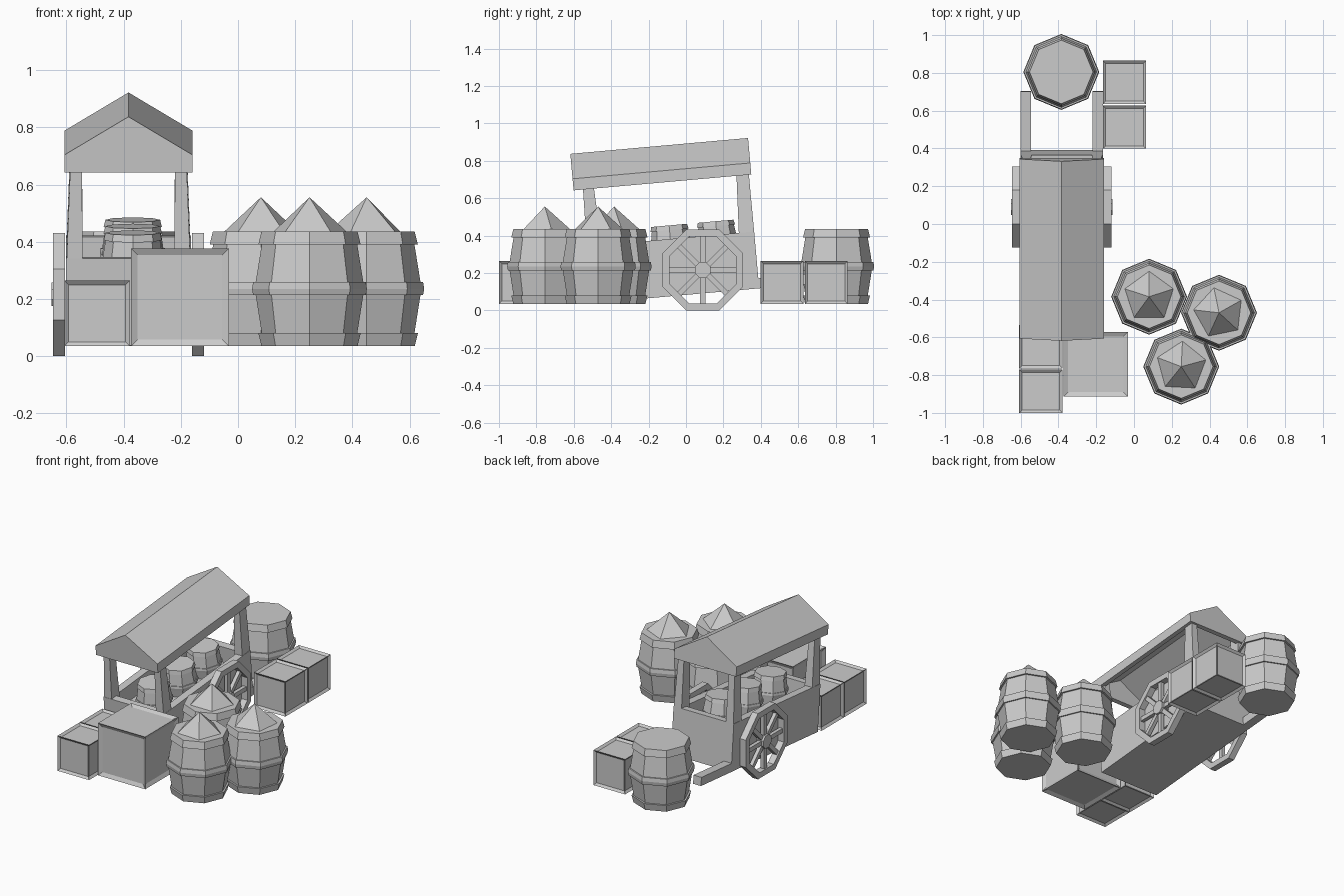
import bpy, bmesh
from math import sin, cos, pi, radians
from mathutils import Matrix, Vector

if "Cube" in bpy.data.objects:
    bpy.data.objects.remove(bpy.data.objects["Cube"])

CX = -0.383                                   # centre line of the cart
TILT = Matrix.Translation((CX, -0.505, 0.038)) @ Matrix.Rotation(radians(5.1), 4, 'X')


def finish(name, bm, mat=Matrix()):
    bmesh.ops.recalc_face_normals(bm, faces=bm.faces)
    me = bpy.data.meshes.new(name)
    bm.to_mesh(me)
    bm.free()
    ob = bpy.data.objects.new(name, me)
    bpy.context.collection.objects.link(ob)
    ob.matrix_world = mat
    return ob


def loft(bm, rings, closed=False):
    """Skin a list of equal-length point rings; cap the ends unless closed."""
    vs = [[bm.verts.new(p) for p in r] for r in rings]
    n = len(vs[0])
    pairs = list(zip(vs, vs[1:])) + ([(vs[-1], vs[0])] if closed else [])
    for a, b in pairs:
        for i in range(n):
            j = (i + 1) % n
            bm.faces.new((a[i], a[j], b[j], b[i]))
    if not closed:
        bm.faces.new(vs[0][::-1])
        bm.faces.new(vs[-1])
    return vs


def rect(x0, x1, y0, y1, z):
    return [(x0, y0, z), (x1, y0, z), (x1, y1, z), (x0, y1, z)]


def box(bm, x0, x1, y0, y1, z0, z1):
    return loft(bm, [rect(x0, x1, y0, y1, z0), rect(x0, x1, y0, y1, z1)])


def circle(r, z, n=8, rot=0.0):
    return [(r * cos(rot + 2 * pi * i / n), r * sin(rot + 2 * pi * i / n), z) for i in range(n)]


# Barrels: eight-sided lathe profile with three raised hoops
BARREL = [(.168, 0), (.179, .045), (.167, .045), (.188, .178), (.197, .178), (.201, .2),
          (.197, .225), (.188, .225), (.167, .355), (.179, .355), (.168, .4)]


def barrel(name, mat):
    bm = bmesh.new()
    loft(bm, [circle(r, z) for r, z in BARREL])
    return finish(name, bm, mat)


def heap(name, mat, rot):
    bm = bmesh.new()
    bmesh.ops.create_cone(bm, cap_ends=True, segments=5, radius1=.14, radius2=0, depth=.125,
                          matrix=Matrix.Translation((0, 0, .458)) @ Matrix.Rotation(rot, 4, 'Z')
                          @ Matrix.Rotation(pi / 2 - bm_angle, 4, 'Z'))
    return finish(name, bm, mat)


bm_angle = pi / 2                             # create_cone starts its ring on +y

for i, (x, y, rot) in enumerate([(.08, -.385, 0), (.45, -.47, .2), (.25, -.755, -.05)]):
    m = Matrix.Translation((x, y, .035))
    barrel(f"filled_barrel_{i + 1}", m)
    heap(f"goods_heap_{i + 1}", m, rot)
barrel("closed_barrel", Matrix.Translation((-.385, .805, .035)))


# Crates with recessed panels on every face
def crate(name, x, y, size, border):
    bm = bmesh.new()
    bmesh.ops.create_cube(bm, size=size)
    bmesh.ops.recalc_face_normals(bm, faces=bm.faces)
    bmesh.ops.inset_individual(bm, faces=bm.faces[:], thickness=border, depth=-.012)
    finish(name, bm, Matrix.Translation((x, y, .035 + size / 2)))


for i, (x, y) in enumerate([(-.05, .75), (-.05, .513), (-.493, -.885), (-.493, -.65)]):
    crate(f"small_crate_{i + 1}", x, y, .229, .021)
crate("large_crate", -.203, -.743, .342, .033)

# Cart tray: one lofted skin, outside up then down inside to the floor
bm = bmesh.new()
W = .218
loft(bm, [rect(-W, W, 0, .9, 0), rect(-W, W, 0, .9, .305),
          rect(-W + .05, W - .05, .05, .85, .305), rect(-W + .05, W - .05, .05, .85, .2)])
finish("cart_tray", bm, TILT)

# Corner posts, tapering upwards
bm = bmesh.new()
for s in (-1, 1):
    for y0, y1, t0, t1 in [(0, .085, .01, .065), (.815, .9, .835, .899)]:
        b = sorted((s * .16, s * W))
        t = sorted((s * .163, s * .202))
        loft(bm, [rect(*b, y0, y1, .25), rect(*t, t0, t1, .66)])
finish("roof_posts", bm, TILT)

# Handles at the back
bm = bmesh.new()
for s in (-1, 1):
    a, b = sorted((s * .162, s * .219))
    box(bm, a, b, .88, 1.215, 0, .055)
finish("cart_handles", bm, TILT)

# Gabled roof, hollow underneath
bm = bmesh.new()
gable = [(-.224, .61), (.224, .61), (.224, .672), (0, .806), (-.224, .672)]
loft(bm, [[(x, y, z) for x, z in gable] for y in (-.042, .912)])
bmesh.ops.recalc_face_normals(bm, faces=bm.faces)
bm.faces.ensure_lookup_table()
under = [f for f in bm.faces if f.normal.z < -.9]
bmesh.ops.delete(bm, geom=under, context='FACES_ONLY')
roof = finish("cart_roof", bm, TILT)
mod = roof.modifiers.new("thickness", 'SOLIDIFY')
mod.thickness = .03
mod.offset = -1
mod.use_even_offset = True

# Small barrels standing in the tray
for i, y in enumerate((.19, .45, .70)):
    m = TILT @ Matrix.Translation((.015, y, .15)) @ Matrix.Scale(.57, 4)
    barrel(f"tray_barrel_{i + 1}", m)


# Wheels: octagonal rim, eight spokes and a hub, built flat then stood upright
def wheel(name, x):
    bm = bmesh.new()
    h = .021
    k = pi / 8
    loft(bm, [circle(.233, -h, rot=k), circle(.233, h, rot=k),
              circle(.193, h, rot=k), circle(.193, -h, rot=k)], closed=True)
    for i in range(8):
        rings = box(bm, .02, .185, -.014, .014, -.012, .012)
        bmesh.ops.rotate(bm, verts=rings[0] + rings[1], cent=(0, 0, 0),
                         matrix=Matrix.Rotation(i * pi / 4, 3, 'Z'))
    loft(bm, [circle(.045, -.026, rot=k), circle(.045, .026, rot=k)])
    finish(name, bm, Matrix.Translation((x, .09, .216)) @ Matrix.Rotation(pi / 2, 4, 'Y'))


for side, s in (("left", -1), ("right", 1)):
    wheel(f"{side}_wheel", CX + s * .243)
